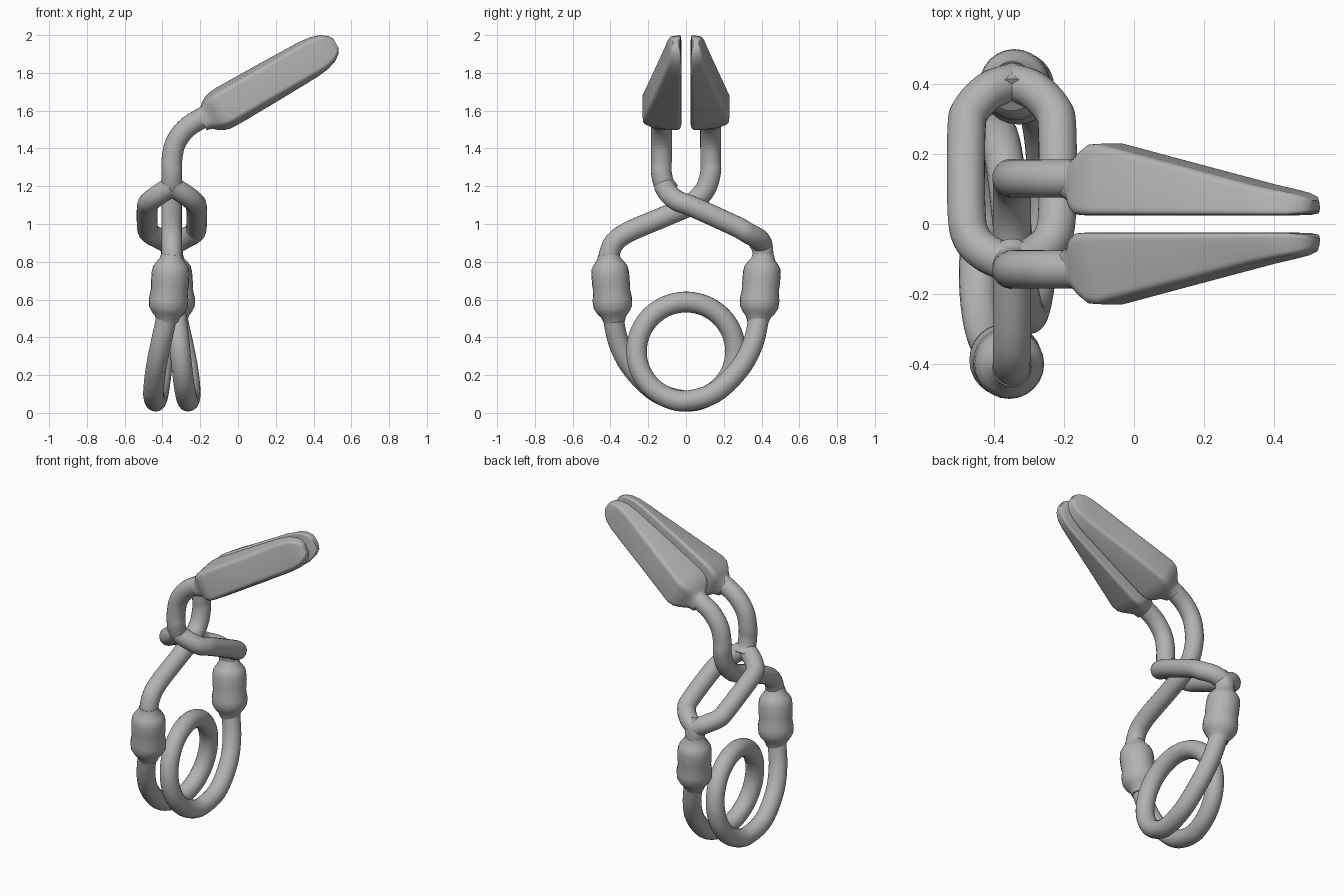
import bpy, bmesh, math
from mathutils import Vector

if "Cube" in bpy.data.objects:
    bpy.data.objects.remove(bpy.data.objects["Cube"])

grey = bpy.data.materials.new("matte grey")
grey.use_nodes = True
colour = (0.45, 0.45, 0.45, 1)
grey.diffuse_color = colour
grey.node_tree.nodes["Principled BSDF"].inputs["Base Color"].default_value = colour

WIRE = 0.055    # wire radius
AXIS_X = -0.35  # plane of the wire frame


def smooth_path(pts, steps=7):
    """Catmull-Rom curve through the given points."""
    p = [Vector(q) for q in pts]
    p = [p[0] * 2 - p[1]] + p + [p[-1] * 2 - p[-2]]
    out = []
    for a, b, c, d in zip(p, p[1:], p[2:], p[3:]):
        for i in range(steps):
            t = i / steps
            out.append(0.5 * (2 * b + (c - a) * t + (2 * a - 5 * b + 4 * c - d) * t ** 2
                              + (3 * b - a - 3 * c + d) * t ** 3))
    return out + [p[-2]]


def finish(name, bm):
    bmesh.ops.recalc_face_normals(bm, faces=bm.faces)
    mesh = bpy.data.meshes.new(name)
    bm.to_mesh(mesh)
    bm.free()
    mesh.materials.append(grey)
    obj = bpy.data.objects.new(name, mesh)
    bpy.context.collection.objects.link(obj)
    bpy.ops.object.select_all(action='DESELECT')
    obj.select_set(True)
    bpy.context.view_layer.objects.active = obj
    bpy.ops.object.shade_smooth_by_angle(angle=math.radians(50))


def loft(name, rings):
    """Skin a list of equal point rings and cap both ends."""
    bm = bmesh.new()
    loops = [[bm.verts.new(p) for p in ring] for ring in rings]
    n = len(loops[0])
    for a, b in zip(loops, loops[1:]):
        for i in range(n):
            j = (i + 1) % n
            bm.faces.new((a[i], a[j], b[j], b[i]))
    bm.faces.new(loops[0])
    bm.faces.new(loops[-1])
    finish(name, bm)


def tube(name, path, radii=None, sides=20):
    """Round sweep with a twist-free frame; points are relative to the frame plane."""
    path = [Vector((p[0] + AXIS_X, p[1], p[2])) for p in path]
    normal, rings = None, []
    for i, p in enumerate(path):
        t = (path[min(i + 1, len(path) - 1)] - path[max(i - 1, 0)]).normalized()
        if normal is None:
            normal = t.orthogonal()
        normal = (normal - t * normal.dot(t)).normalized()
        side = t.cross(normal)
        r = radii[i] if radii else WIRE
        rings.append([p + r * (normal * math.cos(a) + side * math.sin(a))
                      for a in (2 * math.pi * k / sides for k in range(sides))])
    loft(name, rings)


# Upper necks, bending from the frame into the handles
def neck(side):
    return [(0.23, side * .125, 1.6), (0.17, side * .13, 1.567), (0.08, side * .13, 1.51),
            (0.02, side * .13, 1.43), (0, side * .13, 1.34), (0, side * .13, 1.27)]


# Arm that threads through the slot
tube("threaded_arm", smooth_path(neck(1) + [
    (0, .10, 1.18), (0, .02, 1.10), (0, -.1, 1.045), (0, -.3, .96),
    (0, -.38, .9), (0, -.41, .82), (0, -.405, .76)]))

# Arm that splits into a slotted loop
tube("slotted_arm_neck", smooth_path(neck(-1) + [(0, -.115, 1.21), (0, -.085, 1.17)]))
for s, label in ((1, "left"), (-1, "right")):
    tube("slot_side_" + label, smooth_path([
        (0, -.115, 1.2), (s * .07, -.085, 1.155), (s * .115, -.04, 1.12),
        (s * .13, .04, 1.09), (s * .13, .27, .985), (s * .115, .33, .95),
        (s * .06, .385, .92), (0, .405, .88), (0, .408, .82)]))
tube("slotted_arm_end", smooth_path([(0, .37, .93), (0, .40, .88), (0, .41, .82), (0, .405, .76)]))

# Thick sleeves joining arms and spring
for s, label in ((1, "back"), (-1, "front")):
    profile = [(.84, .056), (.815, .063), (.79, .083), (.77, .095), (.74, .1), (.68, .1),
               (.65, .097), (.6, .105), (.56, .102), (.53, .085), (.51, .067), (.48, .056)]
    path = [(s * .02 * (.84 - z) / .28, s * (.41 - .025 * (.84 - z) / .3), z)
            for z, r in profile]
    tube("sleeve_" + label, path, [r for z, r in profile], 24)

# Coil spring with one full turn and two leads
lead = [(.02, .395, .6), (.03, .385, .5), (.06, .352, .36), (.085, .28, .23),
        (.097, .15, .107)]
turn = []
for k in range(17):
    a = 2 * math.pi * k / 16
    turn.append((.088 * (1 - k / 8), -.262 * math.sin(a), .325 - .262 * math.cos(a)))
tail = [(-x, -y, z) for x, y, z in reversed(lead)]
tube("coil_spring", smooth_path(lead + turn + tail, 5))


# Tapered handles
def section(u, inner_w, outer_w, y0, y1, r, v0, side):
    """Rounded trapezoid across the handle axis, at distance u along it."""
    corners = [Vector(c) for c in ((-inner_w, y0), (inner_w, y0), (outer_w, y1), (-outer_w, y1))]
    ring = []
    for i, c in enumerate(corners):
        a = c + (corners[i - 1] - c).normalized() * r
        b = c + (corners[(i + 1) % 4] - c).normalized() * r
        for k in range(6):
            t = k / 5
            v, y = a * (1 - t) ** 2 + c * 2 * t * (1 - t) + b * t * t
            v += v0
            ring.append((-.15 + .866 * u - .5 * v, side * y, 1.57 + .5 * u + .866 * v))
    return ring


for s, label in ((1, "back"), (-1, "front")):
    rows = [(-.05, .055, .055, .075, .185, .05, 0),
            (-.02, .066, .06, .06, .185, .05, 0),
            (.0, .088, .07, .038, .19, .045, 0),
            (.025, .104, .078, .027, .208, .035, 0),
            (.06, .114, .085, .025, .228, .028, 0),
            (.1, .117, .088, .025, .23, .025, 0),
            (.35, .114, .085, .025, .172, .022, 0),
            (.6, .109, .085, .025, .114, .02, 0),
            (.67, .1, .082, .025, .1, .018, 0),
            (.72, .083, .07, .026, .09, .016, 0),
            (.755, .058, .048, .03, .08, .014, 0),
            (.772, .03, .025, .037, .068, .01, 0)]
    loft("handle_" + label, [section(*row, s) for row in rows])
